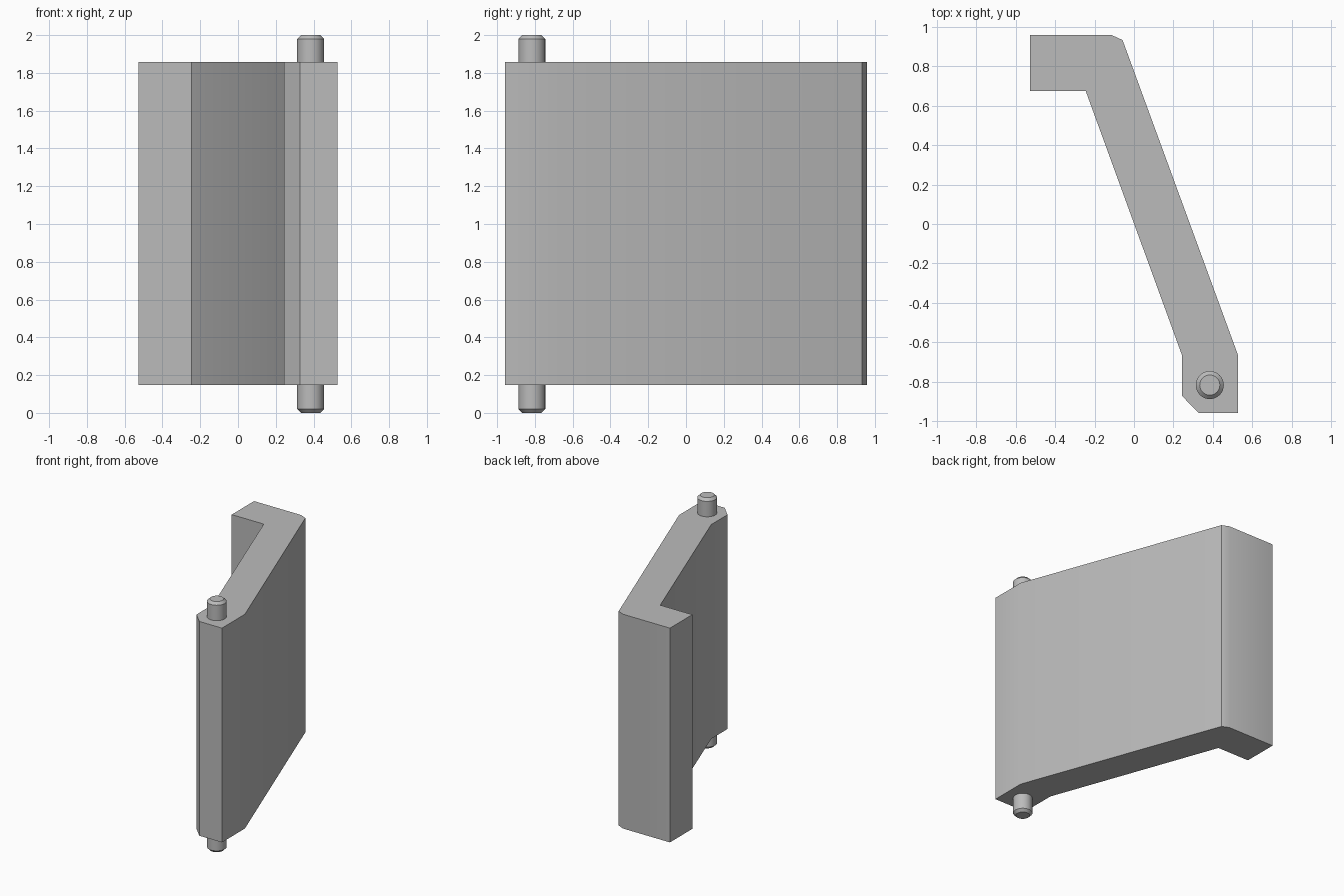
import bpy, bmesh, math

old = bpy.data.objects.get("Cube")
if old:
    bpy.data.objects.remove(old, do_unlink=True)

grey = bpy.data.materials.new("plain_grey")
grey.use_nodes = True
grey.diffuse_color = (0.5, 0.5, 0.5, 1)
grey.node_tree.nodes["Principled BSDF"].inputs["Base Color"].default_value = (0.5, 0.5, 0.5, 1)

BOTTOM, TOP, HEIGHT = 0.147, 1.857, 2.0
PIN_X, PIN_Y, PIN_R, CHAMFER = 0.384, -0.816, 0.071, 0.02


def finish(name, bm):
    """Turn a bmesh into a grey object with sharp corners kept."""
    bmesh.ops.recalc_face_normals(bm, faces=bm.faces)
    mesh = bpy.data.meshes.new(name)
    bm.to_mesh(mesh)
    bm.free()
    mesh.materials.append(grey)
    obj = bpy.data.objects.new(name, mesh)
    bpy.context.collection.objects.link(obj)
    bpy.ops.object.select_all(action="DESELECT")
    obj.select_set(True)
    bpy.context.view_layer.objects.active = obj
    bpy.ops.object.shade_smooth_by_angle(angle=math.radians(30))
    return obj


# Bent panel: one outline extruded upward
outline = [(-0.528, 0.957), (-0.113, 0.957), (-0.058, 0.932), (0.528, -0.667),
           (0.528, -0.957), (0.328, -0.957), (0.244, -0.872), (0.244, -0.667),
           (-0.245, 0.675), (-0.528, 0.675)]
bm = bmesh.new()
face = bm.faces.new([bm.verts.new((x, y, BOTTOM)) for x, y in outline])
top = bmesh.ops.extrude_face_region(bm, geom=[face], use_keep_orig=True)["geom"]
bmesh.ops.translate(bm, vec=(0, 0, TOP - BOTTOM),
                    verts=[v for v in top if isinstance(v, bmesh.types.BMVert)])
finish("bent_panel", bm)


# Hinge pins: chamfered cylinders at both ends of the panel
def hinge_pin(name, root, tip):
    bm = bmesh.new()
    step = math.copysign(CHAMFER, tip - root)
    rings = []
    for z, r in ((root, PIN_R), (tip - step, PIN_R), (tip, PIN_R - CHAMFER)):
        ring = bmesh.ops.create_circle(bm, segments=32, radius=r)["verts"]
        bmesh.ops.translate(bm, vec=(PIN_X, PIN_Y, z), verts=ring)
        rings.append(ring)
    for a, b in zip(rings, rings[1:]):
        for i in range(len(a)):
            bm.faces.new((a[i - 1], a[i], b[i], b[i - 1]))
    bm.faces.new(rings[0])
    bm.faces.new(rings[-1])
    finish(name, bm)


hinge_pin("top_hinge_pin", TOP, HEIGHT)
hinge_pin("bottom_hinge_pin", BOTTOM, 0)
